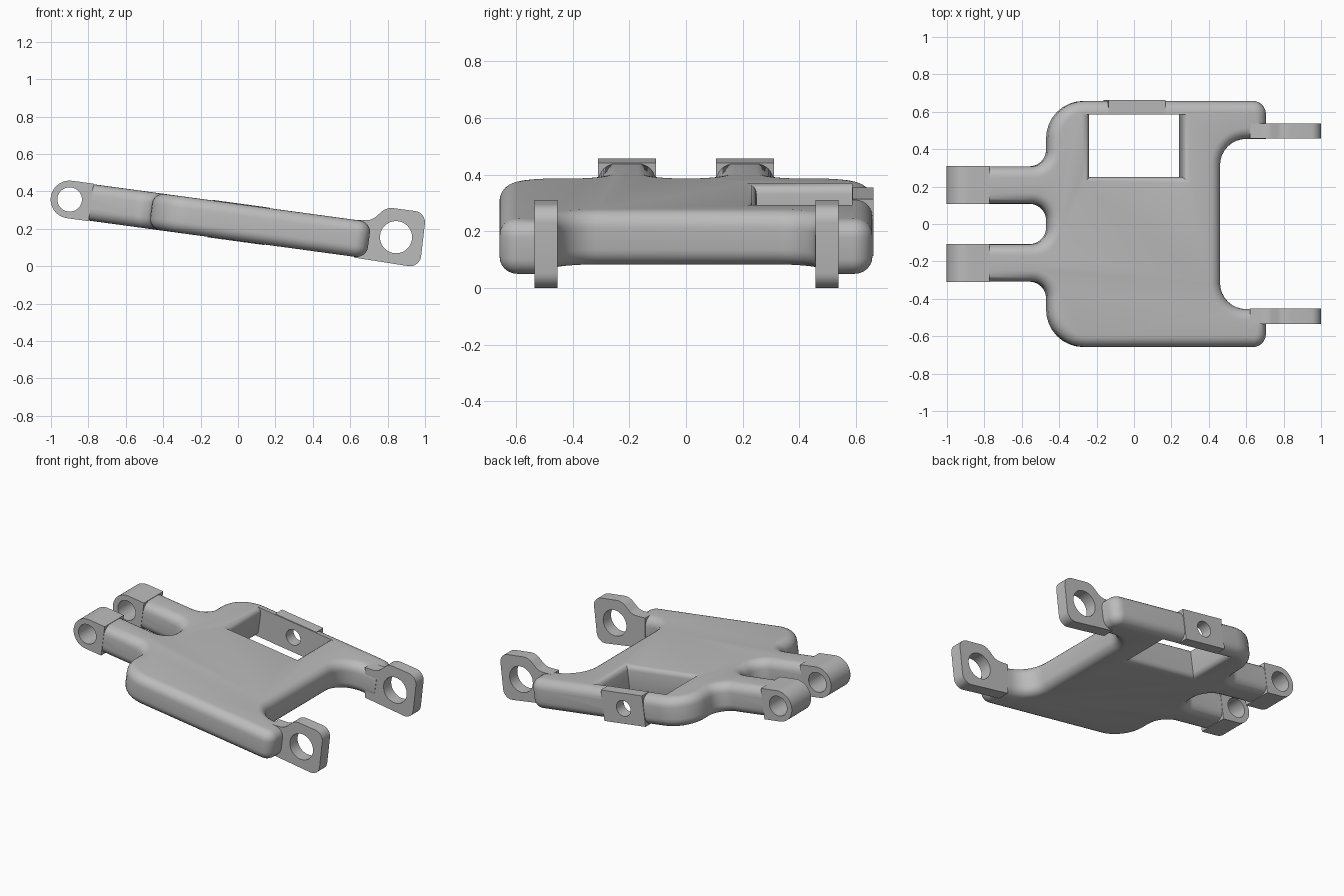
import bpy, bmesh, math
from mathutils import Matrix, Vector

if "Cube" in bpy.data.objects:
    bpy.data.objects.remove(bpy.data.objects["Cube"], do_unlink=True)

HALF = 0.098                      # half thickness of the plate
ANGLE = math.radians(7.75)        # slope of the plate
TILT = (Matrix.Translation((0, 0, 0.234)) @ Matrix.Rotation(ANGLE, 4, 'Y')
        @ Matrix.Scale(1 / math.cos(ANGLE), 4, (1, 0, 0)))
FLAT = Matrix.Identity(4)

grey = bpy.data.materials.new("plain_grey")
grey.use_nodes = True
grey.diffuse_color = (0.5, 0.5, 0.5, 1)
grey.node_tree.nodes["Principled BSDF"].inputs["Base Color"].default_value = (0.5, 0.5, 0.5, 1)


def rounded(corners, steps=8):
    """Polygon from (a, b, radius) corners, each replaced by an arc."""
    out = []
    for i, (a, b, r) in enumerate(corners):
        p = Vector((a, b))
        if not r:
            out.append(p)
            continue
        d1 = (Vector(corners[i - 1][:2]) - p).normalized()
        d2 = (Vector(corners[(i + 1) % len(corners)][:2]) - p).normalized()
        half = d1.angle(d2) / 2
        centre = p + (d1 + d2).normalized() * (r / math.sin(half))
        reach = r / math.tan(half)
        s, e = p + d1 * reach - centre, p + d2 * reach - centre
        sweep = s.angle(e)
        for k in range(steps + 1):
            t = k / steps
            out.append(centre + (s * math.sin((1 - t) * sweep) + e * math.sin(t * sweep)) / math.sin(sweep))
    return out


def circle(a, b, r, n=40):
    return [Vector((a + r * math.cos(2 * math.pi * k / n), b + r * math.sin(2 * math.pi * k / n)))
            for k in range(n)]


def finish(bm, name, matrix):
    bm.transform(matrix)
    bmesh.ops.recalc_face_normals(bm, faces=bm.faces[:])
    mesh = bpy.data.meshes.new(name)
    bm.to_mesh(mesh)
    bm.free()
    mesh.materials.append(grey)
    ob = bpy.data.objects.new(name, mesh)
    bpy.context.collection.objects.link(ob)
    return ob


def prism(name, points, spans, matrix=FLAT):
    """Side profile in x and z, extruded along y over each span."""
    bm = bmesh.new()
    for y0, y1 in spans:
        face = bm.faces.new([bm.verts.new((p[0], y0, p[1])) for p in points])
        new = bmesh.ops.extrude_face_region(bm, geom=[face])["geom"]
        bmesh.ops.translate(bm, vec=(0, y1 - y0, 0),
                            verts=[g for g in new if isinstance(g, bmesh.types.BMVert)])
    return finish(bm, name, matrix)


def activate(ob):
    bpy.ops.object.select_all(action='DESELECT')
    ob.select_set(True)
    bpy.context.view_layer.objects.active = ob


def cut(ob, cutter):
    cutter.hide_render = True
    mod = ob.modifiers.new("cut", 'BOOLEAN')
    mod.operation, mod.solver, mod.object = 'DIFFERENCE', 'EXACT', cutter
    activate(ob)
    bpy.ops.object.modifier_apply(modifier=mod.name)


# Plate outline: half of it, then mirrored
half = [(0.455, -0.455, 0.14), (0.70, -0.455, 0), (0.70, -0.658, 0.07),
        (-0.465, -0.658, 0.2), (-0.465, -0.308, 0.09), (-0.85, -0.308, 0),
        (-0.85, -0.108, 0), (-0.465, -0.108, 0.09)]
outline = rounded(half + [(x, -y, r) for x, y, r in reversed(half)])

# Plate body with rounded rims
bm = bmesh.new()
base = bm.faces.new([bm.verts.new((p.x, p.y, -HALF)) for p in outline])
new = bmesh.ops.extrude_face_region(bm, geom=[base])["geom"]
bmesh.ops.translate(bm, vec=(0, 0, 2 * HALF),
                    verts=[g for g in new if isinstance(g, bmesh.types.BMVert)])
rims = [e for e in bm.edges if abs(e.verts[0].co.z - e.verts[1].co.z) < 1e-5]
bmesh.ops.bevel(bm, geom=rims, offset=0.06, segments=6, profile=0.5, affect='EDGES')
body = finish(bm, "plate_body", TILT)

# Window cutter, flared at its rims except along the thin outer wall
R = 0.035
depths = [-0.03, 0, 0.1 * R, 0.3 * R, 0.6 * R, R]
levels = [d - HALF for d in depths] + [HALF - d for d in reversed(depths)]
bm = bmesh.new()
rings = []
for v in levels:
    d = max(0, min(R, HALF - abs(v)))
    off = R - math.sqrt(R * R - (R - d) ** 2)
    rings.append([bm.verts.new((x, y, v)) for x, y in
                  ((-0.25 - off, 0.25 - off), (0.25 + off, 0.25 - off),
                   (0.25 + off, 0.585), (-0.25 - off, 0.585))])
for low, high in zip(rings, rings[1:]):
    for k in range(4):
        j = (k + 1) % 4
        bm.faces.new((low[k], low[j], high[j], high[k]))
bm.faces.new(rings[0])
bm.faces.new(rings[-1])
window = finish(bm, "window_cutter", TILT)

# Round-ended rear lugs
E = HALF + 0.003
tip = [(-0.9 - E * math.sin(math.pi * k / 24), E * math.cos(math.pi * k / 24)) for k in range(25)]
rear_lugs = prism("rear_lugs", tip + [(-0.785, -E), (-0.785, E)],
                  [(-0.31, -0.106), (0.106, 0.31)], TILT)

# Thin upright eye plates at the low end
eye = rounded([(0.62, 0.046, 0), (0.972, -0.009, 0.06), (1.006, 0.287, 0.06),
               (0.795, 0.315, 0.08), (0.715, 0.245, 0.08), (0.62, 0.248, 0)])
eye_plates = prism("eye_plates", eye, [(-0.535, -0.453), (0.457, 0.538)])

# Square boss on the side wall
boss = prism("side_boss", [(-0.15, -E), (0.155, -E), (0.155, E), (-0.15, E)],
             [(0.588, 0.662)], TILT)

# Bores
rear_bore = prism("rear_bore", circle(-0.9, 0, 0.065), [(-1, 1)], TILT)
eye_bore = prism("eye_bore", circle(0.845, 0.155, 0.086), [(-1, 1)])
boss_bore = prism("boss_bore", circle(0, 0, 0.052), [(0.45, 0.8)], TILT)

for part, cutters in ((body, (window, rear_bore, boss_bore)), (rear_lugs, (rear_bore,)),
                      (eye_plates, (eye_bore,)), (boss, (boss_bore,))):
    for cutter in cutters:
        cut(part, cutter)
    activate(part)
    bpy.ops.object.shade_smooth_by_angle(angle=math.radians(32))

for cutter in (window, rear_bore, eye_bore, boss_bore):
    bpy.data.objects.remove(cutter, do_unlink=True)
